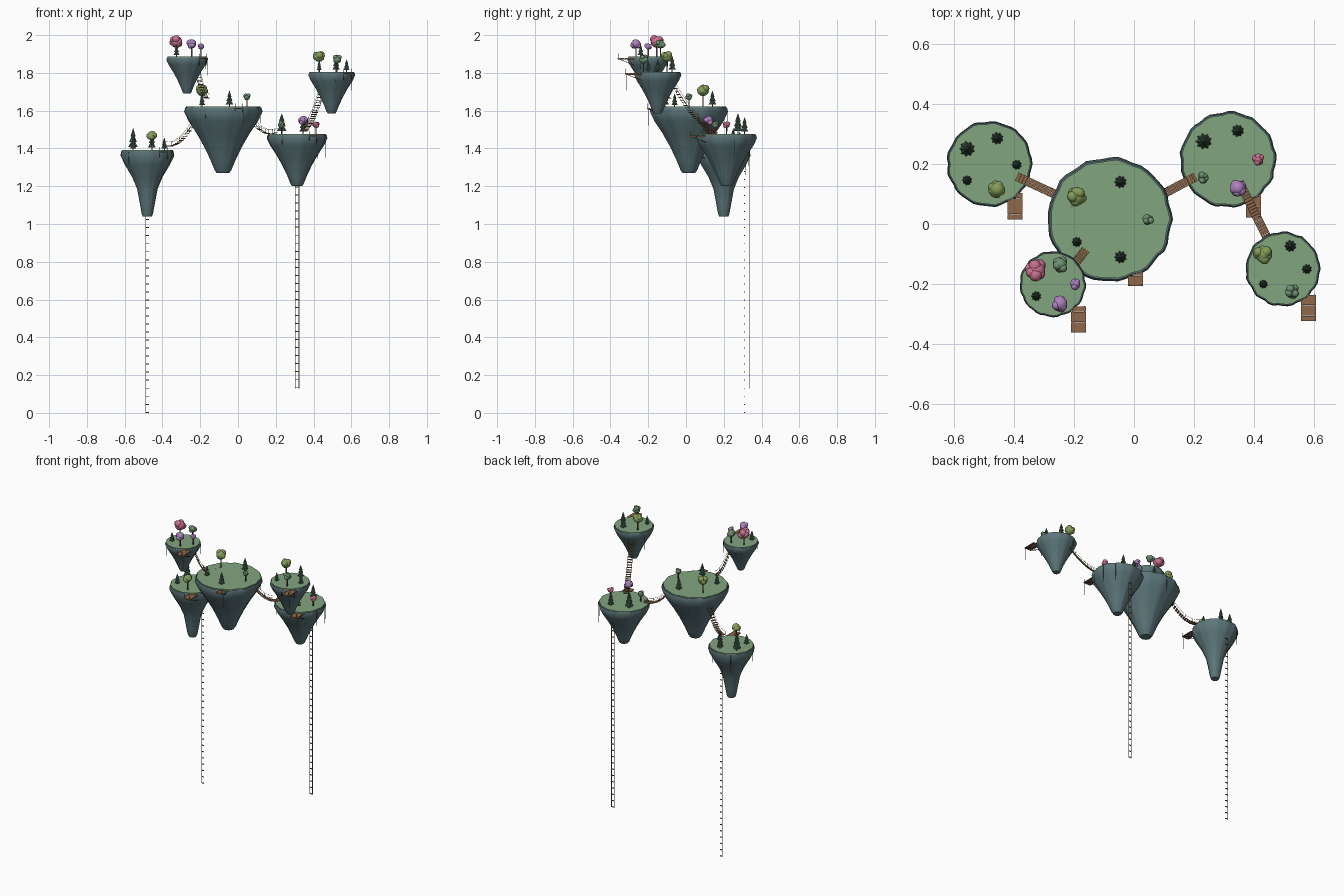
import bpy, bmesh, math, random
from mathutils import Vector, Matrix

random.seed(4)
if "Cube" in bpy.data.objects:
    bpy.data.objects.remove(bpy.data.objects["Cube"])


def material(name, *rgb):
    m = bpy.data.materials.new(name)
    m.use_nodes = True
    m.diffuse_color = (*rgb, 1)
    m.node_tree.nodes["Principled BSDF"].inputs["Base Color"].default_value = (*rgb, 1)
    return m


ROCK = material("slate rock", .108, .182, .197)
GRASS = material("grass green", .222, .375, .213)
PLANK = material("plank brown", .28, .14, .068)
WOOD = material("dark wood", .135, .058, .036)
ROPE = material("tan rope", .34, .24, .135)
PINE = material("pine green", .075, .15, .1)
OLIVE = material("olive leaf", .23, .335, .1)
LEAF = material("soft green leaf", .155, .28, .165)
PINK = material("pink blossom", .57, .165, .27)
PURPLE = material("purple blossom", .42, .22, .52)


def finish(bm, name, mats, angle=35):
    bmesh.ops.recalc_face_normals(bm, faces=bm.faces[:])
    mesh = bpy.data.meshes.new(name)
    bm.to_mesh(mesh)
    bm.free()
    for m in mats:
        mesh.materials.append(m)
    ob = bpy.data.objects.new(name, mesh)
    bpy.context.collection.objects.link(ob)
    mesh.shade_smooth()
    mesh.set_sharp_from_angle(angle=math.radians(angle))


def beam(bm, a, b, wide, thick, mat=0):
    # Box running from a to b
    a, b = Vector(a), Vector(b)
    d = b - a
    rot = d.to_track_quat('X', 'Z').to_matrix().to_4x4()
    mtx = Matrix.Translation((a + b) / 2) @ rot @ Matrix.Diagonal((d.length, wide, thick, 1))
    made = bmesh.ops.create_cube(bm, size=1, matrix=mtx)["verts"]
    for f in {f for v in made for f in v.link_faces}:
        f.material_index = mat


def loft(bm, rings):
    # Skin a stack of point rings and cap both ends
    loops = [[bm.verts.new(p) for p in ring] for ring in rings]
    n = len(loops[0])
    for lo, hi in zip(loops, loops[1:]):
        for i in range(n):
            bm.faces.new((lo[i], lo[(i + 1) % n], hi[(i + 1) % n], hi[i]))
    bm.faces.new(loops[0])
    bm.faces.new(loops[-1])


def ring(c, z, radii):
    n = len(radii)
    return [(c[0] + r * math.cos(math.tau * i / n), c[1] + r * math.sin(math.tau * i / n), z)
            for i, r in enumerate(radii)]


BROAD = [(0, .97), (.06, 1), (.2, .89), (.4, .67), (.6, .48), (.8, .32), (.96, .21), (1, .16)]
SLIM = [(0, .97), (.07, 1), (.22, .82), (.4, .56), (.58, .38), (.8, .28), (.96, .21), (1, .17)]


def island(name, c, r, top, bottom, profile):
    n = 48
    phase = random.random() * 6
    lobes = [1.012 + .016 * math.sin(math.tau * 13 * i / n + phase) + random.uniform(-.01, .01)
             for i in range(n)]
    bm = bmesh.new()
    loft(bm, [ring(c, top - .004 - t * (top - .004 - bottom), [r * k * w for w in lobes])
              for t, k in profile])
    finish(bm, name + "_rock", [ROCK], 50)
    # Turf cap
    edge = [r * w * .95 for w in lobes]
    bm = bmesh.new()
    loft(bm, [ring(c, top - .01, edge), ring(c, top + .001, edge)])
    finish(bm, name + "_turf", [GRASS])
    # Hanging vines
    bm = bmesh.new()
    for _ in range(4):
        a = random.random() * math.tau
        x, y = c[0] + r * math.cos(a), c[1] + r * math.sin(a)
        beam(bm, (x, y, top - .01), (x, y, top - random.uniform(.05, .13)), .0016, .0016)
    finish(bm, name + "_vines", [PINE])


def dock(name, c, r, top, tip):
    # Plank landing let into the front rim, with braces and a hanging rope
    bm = bmesh.new()
    x, back, n = c[0] + .085, tip + .088, 5
    z = top - .009
    step = (back - tip) / n
    for i in range(n):
        y = tip + step * (i + .5)
        beam(bm, (x - .025, y, z), (x + .025, y, z), step * .96, .005)
    for s in (-.02, .02):
        beam(bm, (x + s, tip + .003, z - .004), (x + s, back, z - .004), .004, .004, 1)
        beam(bm, (x + s, tip + .012, z - .005), (x + s, back, z - .035), .003, .003, 1)
        beam(bm, (x + s, tip + .004, z), (x + s, tip + .004, z + .026), .002, .002, 1)
    beam(bm, (x + .022, tip + .01, z), (x + .022, tip + .01, z - .09), .0016, .0016, 2)
    finish(bm, name + "_dock", [PLANK, WOOD, ROPE])


def bridge(name, a, b, sag, n=18):
    # Sagging rope bridge with level treads
    a, b = Vector(a), Vector(b)
    side = (b - a).cross(Vector((0, 0, 1))).normalized() * .014
    pts = [a.lerp(b, i / n) - Vector((0, 0, sag * 4 * (i / n) * (1 - i / n))) for i in range(n + 1)]
    bm = bmesh.new()
    up = Vector((0, 0, .022))
    for i, (p, q) in enumerate(zip(pts, pts[1:])):
        run = (q - p) * .46
        run.z = 0
        mid = (p + q) / 2
        beam(bm, mid - run, mid + run, .03, .004)
        for s in (side, -side):
            beam(bm, p + s, q + s, .0012, .0012, 1)
            beam(bm, p + s + up, q + s + up, .0012, .0012, 1)
            if i % 4 == 0:
                beam(bm, p + s, p + s + up, .0014, .0014, 1)
    finish(bm, name, [PLANK, ROPE])


def ladder(name, x, y, low, high, half, rail):
    # Rope rails with wooden rungs
    bm = bmesh.new()
    for s in (-half, half):
        beam(bm, (x + s, y, low), (x + s, y, high), rail, rail, 1)
    z = low + .003
    while z < high:
        beam(bm, (x - half, y, z), (x + half, y, z), .004, .005)
        z += .0425
    finish(bm, name, [PLANK, ROPE])


def pine(name, x, y, z, r, h):
    # Three star-edged tiers, then the trunk
    bm = bmesh.new()
    for k, lo, hi in ((1, .15, .55), (.8, .38, .78), (.55, .62, 1)):
        star = [r * k * (1 if i % 2 else .76) for i in range(18)]
        loft(bm, [ring((x, y), z + h * lo, star), ring((x, y), z + h * hi, [.0008] * 18)])
    beam(bm, (x, y, z - .003), (x, y, z + h * .3), .005, .005, 1)
    finish(bm, name, [PINE, WOOD], 25)


def round_tree(name, x, y, z, r, h, leaf):
    bm = bmesh.new()
    beam(bm, (x, y, z - .003), (x, y, z + h - r), .006, .006, 1)
    mid = Vector((x, y, z + h - r * .85))
    # Uneven cluster of leaf clumps around a full core
    for i in range(8):
        a = i * 2.4 + random.uniform(-.4, .4)
        out = r * random.uniform(.35, .52) if i else 0
        p = mid + Vector((out * math.cos(a), out * math.sin(a), r * random.uniform(-.3, .32)))
        size = r * random.uniform(.46, .56) if i else r * .8
        bmesh.ops.create_icosphere(bm, subdivisions=2, radius=size, matrix=Matrix.Translation(p))
    finish(bm, name, [leaf, WOOD], 40)


# Islands: centre, radius, top, bottom, profile, dock tip
ISLANDS = {
    "left": ((-.48, .2), .14, 1.39, 1.04, SLIM, .015),
    "main": ((-.08, .015), .204, 1.62, 1.27, BROAD, -.207),
    "back_right": ((.313, .215), .157, 1.475, 1.2, BROAD, .022),
    "high_right": ((.495, -.15), .122, 1.805, 1.585, BROAD, -.323),
    "high_left": ((-.27, -.2), .108, 1.885, 1.69, BROAD, -.362),
}
for key, (c, r, top, bottom, prof, tip) in ISLANDS.items():
    island(key + "_island", c, r, top, bottom, prof)
    dock(key, c, r, top, tip)

# Pines: position, radius, height
PINES = {
    "left": [(-.555, .25, .026, .117), (-.455, .285, .021, .1), (-.39, .197, .017, .066), (-.555, .145, .017, .07)],
    "main": [(-.045, .14, .021, .085), (-.045, -.11, .021, .085), (-.19, -.06, .017, .07)],
    "back_right": [(.232, .275, .027, .11), (.345, .31, .021, .09)],
    "high_right": [(.52, -.073, .02, .085), (.575, -.15, .017, .065), (.43, -.2, .015, .06)],
    "high_left": [(-.325, -.24, .017, .065)],
}
for key, trees in PINES.items():
    for i, (x, y, r, h) in enumerate(trees):
        pine(f"{key}_pine_{i + 1}", x, y, ISLANDS[key][2], r, h)

# Broadleaf trees: position, radius, height, leaf colour
ROUNDS = {
    "left": [(-.455, .115, .031, .096, OLIVE)],
    "main": [(-.19, .09, .036, .118, OLIVE), (.047, .015, .02, .072, LEAF)],
    "back_right": [(.23, .155, .021, .072, LEAF), (.345, .12, .03, .093, PURPLE), (.413, .215, .021, .068, PINK)],
    "high_right": [(.43, -.1, .035, .112, OLIVE), (.525, -.225, .027, .093, LEAF)],
    "high_left": [(-.325, -.155, .039, .115, PINK), (-.245, -.265, .03, .093, PURPLE),
                  (-.195, -.2, .02, .072, PURPLE), (-.245, -.135, .028, .093, LEAF)],
}
for key, trees in ROUNDS.items():
    for i, (x, y, r, h, leaf) in enumerate(trees):
        round_tree(f"{key}_round_tree_{i + 1}", x, y, ISLANDS[key][2], r, h, leaf)

bridge("left_bridge", (-.39, .158, 1.415), (-.2, .07, 1.6), .06)
bridge("right_bridge", (.05, .075, 1.58), (.205, .157, 1.485), .042)
bridge("high_right_bridge", (.35, .14, 1.49), (.46, -.08, 1.76), .04, 24)
bridge("high_left_bridge", (-.215, -.155, 1.81), (-.16, -.085, 1.665), .035, 12)

ladder("left_ladder", -.48, .31, 0, 1.37, .009, .0016)
ladder("right_ladder", .313, .335, .13, 1.37, .01, .003)
